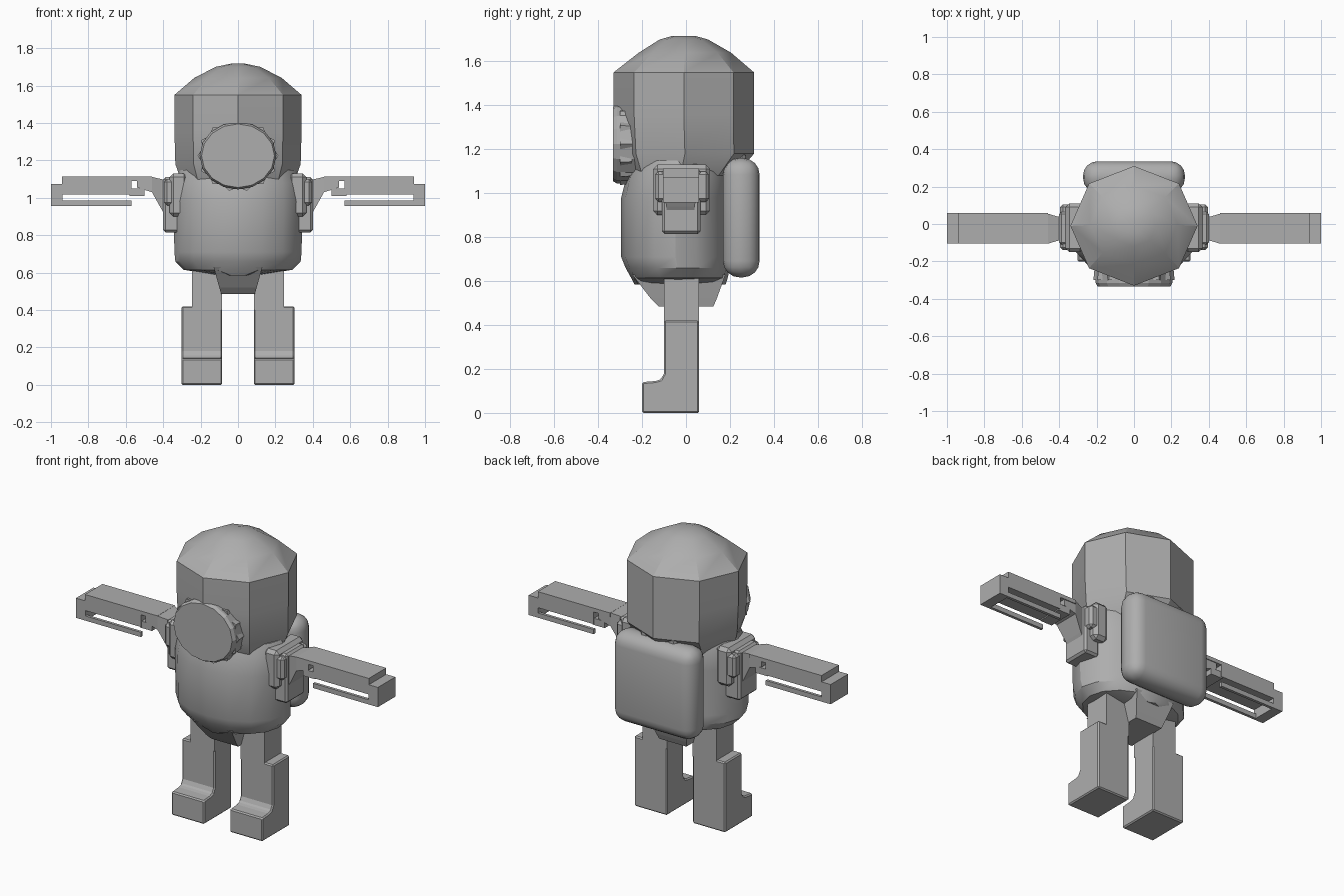
import bpy, bmesh, math

if "Cube" in bpy.data.objects:
    bpy.data.objects.remove(bpy.data.objects["Cube"])

grey = bpy.data.materials.new("plain grey")
grey.diffuse_color = (0.42, 0.42, 0.42, 1)
grey.use_nodes = True
grey.node_tree.nodes["Principled BSDF"].inputs["Base Color"].default_value = grey.diffuse_color


def finish(name, bm, smooth=None):
    bmesh.ops.recalc_face_normals(bm, faces=bm.faces[:])
    me = bpy.data.meshes.new(name)
    bm.to_mesh(me)
    bm.free()
    me.materials.append(grey)
    if smooth:
        for p in me.polygons:
            p.use_smooth = True
        me.set_sharp_from_angle(angle=math.radians(smooth))
    ob = bpy.data.objects.new(name, me)
    bpy.context.collection.objects.link(ob)
    return ob


def loft(name, rings, smooth=None):
    """Skin a list of point loops and cap both ends."""
    bm = bmesh.new()
    vs = [[bm.verts.new(p) for p in r] for r in rings]
    n = len(vs[0])
    for a, b in zip(vs, vs[1:]):
        for i in range(n):
            j = (i + 1) % n
            bm.faces.new((a[i], a[j], b[j], b[i]))
    bm.faces.new(vs[0])
    bm.faces.new(vs[-1])
    return finish(name, bm, smooth)


def box(name, x, y, z, bevel=0.0, seg=1, smooth=None):
    bm = bmesh.new()
    bmesh.ops.create_cube(bm, size=1)
    for v in bm.verts:
        v.co = [(a + b) / 2 + c * (b - a) for (a, b), c in zip((x, y, z), v.co)]
    if bevel:
        bmesh.ops.bevel(bm, geom=bm.edges[:], offset=bevel, segments=seg,
                        profile=0.5, affect='EDGES')
    return finish(name, bm, smooth)


def oval(n, z, rx, front, back):
    cy, ry = (front + back) / 2, (back - front) / 2
    return [(rx * math.sin(2 * math.pi * i / n),
             cy - ry * math.cos(2 * math.pi * i / n), z) for i in range(n)]


def span(side, a, b):
    return tuple(sorted((side * a, side * b)))


# Helmet: faceted eight-sided drum with a low dome
loft("helmet", [oval(8, *r) for r in [
    (1.08, 0.30, -0.27, 0.22), (1.18, 0.335, -0.32, 0.31),
    (1.36, 0.34, -0.33, 0.31), (1.55, 0.34, -0.33, 0.31),
    (1.64, 0.235, -0.215, 0.205), (1.70, 0.12, -0.12, 0.10),
    (1.717, 0.04, -0.06, 0.04)]], 25)

# Torso: rounded bowl narrowing to the pelvis
loft("torso", [oval(16, *r) for r in [
    (0.585, 0.10, -0.235, 0.18), (0.615, 0.29, -0.25, 0.19), (0.66, 0.335, -0.275, 0.2),
    (0.71, 0.34, -0.295, 0.2), (0.98, 0.345, -0.295, 0.2),
    (1.08, 0.34, -0.27, 0.2), (1.15, 0.31, -0.24, 0.17)]], 30)
loft("pelvis", [[(sx * w, y, z) for sx, y in
                 ((-1, f), (1, f), (1, b), (-1, b))] for z, w, f, b in
                [(0.485, 0.09, -0.125, 0.125), (0.52, 0.10, -0.16, 0.14),
                 (0.63, 0.13, -0.245, 0.18)]])

# Visor: flat disc with a ragged rim behind it
def disc(n, y, rx, rz, jag=0.0):
    return [((rx + (jag if i % 2 else 0)) * math.sin(2 * math.pi * i / n), y,
             1.225 + (rz + (jag if i % 2 else 0)) * math.cos(2 * math.pi * i / n))
            for i in range(n)]

loft("visor", [disc(16, -0.333, 0.195, 0.17), disc(16, -0.315, 0.205, 0.18),
               disc(16, -0.22, 0.205, 0.18)])
loft("visor_rim", [disc(28, -0.30, 0.195, 0.17, 0.022),
                   disc(28, -0.245, 0.19, 0.165, 0.022)])

# Backpack: softly rounded box
box("backpack", (-0.272, 0.272), (0.168, 0.335), (0.617, 1.16), 0.075, 4, 40)
for s in (-1, 1):
    box("backpack_strap", span(s, 0.06, 0.12), (0.15, 0.27), (1.08, 1.19), 0.015)

for s in (-1, 1):
    # Leg with boot, made from a side profile
    prof = [(-0.2, 0), (0.06, 0), (0.06, 0.42), (-0.1, 0.42), (-0.1, 0.18),
            (-0.115, 0.152), (-0.14, 0.145), (-0.2, 0.14)]
    leg = loft("boot", [[(s * x, y, z) for y, z in prof] for x in (0.085, 0.302)])
    m = leg.modifiers.new("edge", 'BEVEL')
    m.width, m.segments = 0.007, 1
    box("thigh", span(s, 0.085, 0.245), (-0.1, 0.06), (0.4, 0.68))

    # Shoulder blocks
    box("shoulder", span(s, 0.27, 0.365), (-0.15, 0.11), (0.9, 1.13), 0.02)
    box("shoulder_plate", span(s, 0.3, 0.4), (-0.11, 0.065), (0.815, 1.11), 0.012)
    box("shoulder_flange", span(s, 0.3, 0.395), (-0.14, 0.105), (0.96, 1.10), 0.015)

    # Tapered link between shoulder and arm
    loft("arm_link", [[(s * x, y, z) for y, z in
                       ((-w, lo), (w - 0.05, lo), (w - 0.05, hi), (-w, hi))]
                      for x, w, lo, hi in [(0.36, 0.085, 0.86, 1.09),
                                           (0.41, 0.09, 0.94, 1.10),
                                           (0.46, 0.105, 1.03, 1.112),
                                           (0.54, 0.105, 1.055, 1.10)]])

    # Forearm: upper slab, end block and two thin lower rails
    box("arm_slab", span(s, 0.57, 0.94), (-0.105, 0.06), (1.017, 1.113))
    box("arm_neck", span(s, 0.46, 0.58), (-0.105, 0.06), (1.09, 1.113))
    box("arm_elbow", span(s, 0.5, 0.58), (-0.1, 0.055), (1.01, 1.05))
    box("arm_end", span(s, 0.938, 1.0), (-0.105, 0.06), (0.957, 1.075))
    for y in ((-0.105, -0.088), (0.043, 0.06)):
        box("arm_rail", span(s, 0.57, 0.94), y, (0.957, 0.985))
